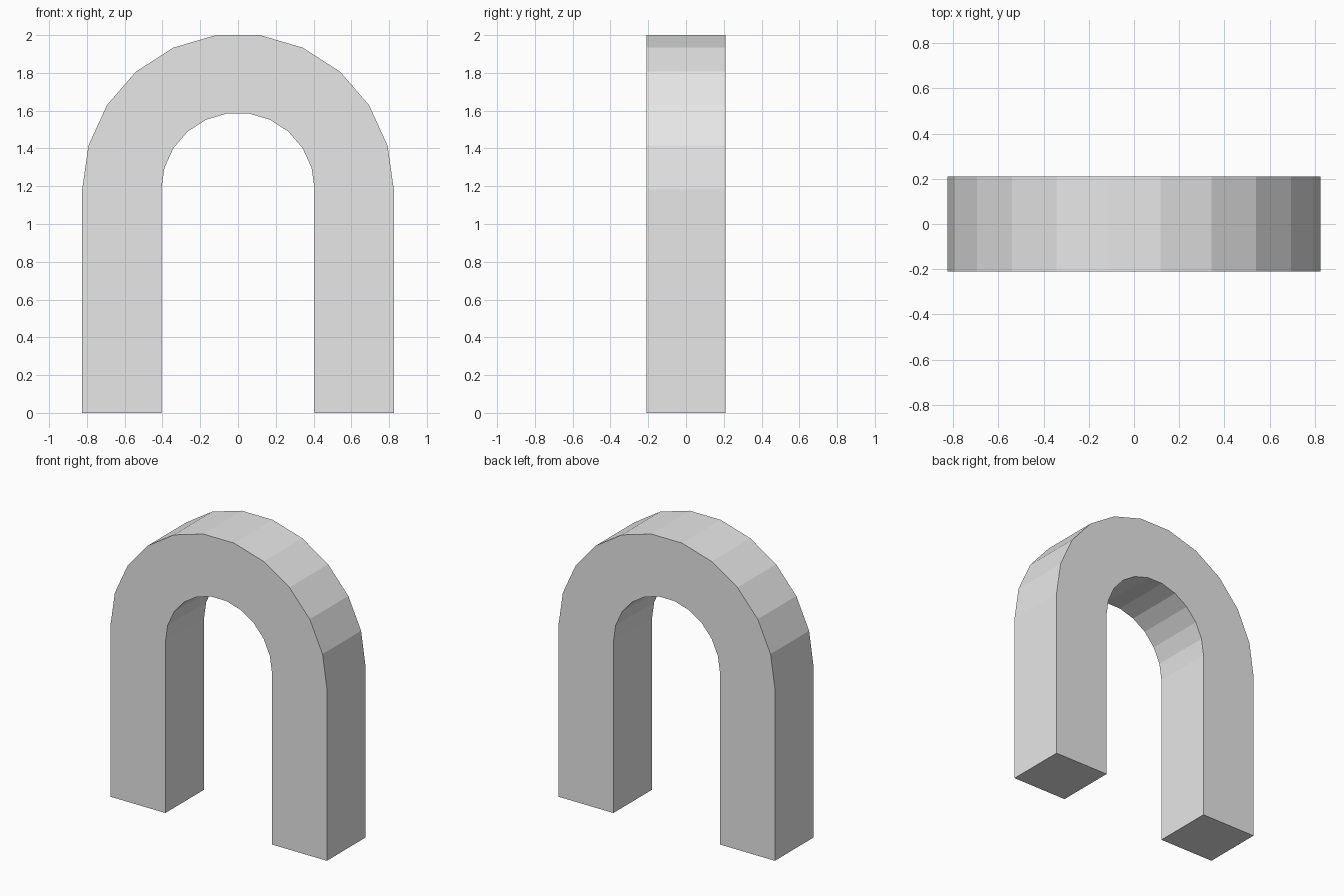
import bpy, bmesh, math

cube = bpy.data.objects.get("Cube")
if cube:
    bpy.data.objects.remove(cube, do_unlink=True)

OUTER, INNER = 0.825, 0.406   # arch radii
SPRING = 1.183                # height where the curve begins
DEPTH = 0.42
SEGMENTS = 11

# Plain grey material
grey = bpy.data.materials.new("plain_grey")
grey.use_nodes = True
colour = (0.8, 0.8, 0.8, 1)
grey.diffuse_color = colour
grey.node_tree.nodes["Principled BSDF"].inputs["Base Color"].default_value = colour


def half_ring(radius):
    """Profile from the right foot, over the top, to the left foot."""
    arc = [(radius * math.cos(math.pi * i / SEGMENTS),
            SPRING + radius * math.sin(math.pi * i / SEGMENTS))
           for i in range(SEGMENTS + 1)]
    return [(radius, 0)] + arc + [(-radius, 0)]


# Arch: one strip of quads between the two profiles, extruded through the depth
bm = bmesh.new()
outer, inner = [[bm.verts.new((x, -DEPTH / 2, z)) for x, z in half_ring(r)]
                for r in (OUTER, INNER)]
for i in range(len(outer) - 1):
    bm.faces.new((outer[i], outer[i + 1], inner[i + 1], inner[i]))
result = bmesh.ops.extrude_face_region(bm, geom=bm.faces[:], use_keep_orig=True)
moved = [v for v in result["geom"] if isinstance(v, bmesh.types.BMVert)]
bmesh.ops.translate(bm, verts=moved, vec=(0, DEPTH, 0))
bmesh.ops.recalc_face_normals(bm, faces=bm.faces[:])

mesh = bpy.data.meshes.new("arch")
bm.to_mesh(mesh)
bm.free()
mesh.materials.append(grey)
arch = bpy.data.objects.new("arch", mesh)
bpy.context.collection.objects.link(arch)
